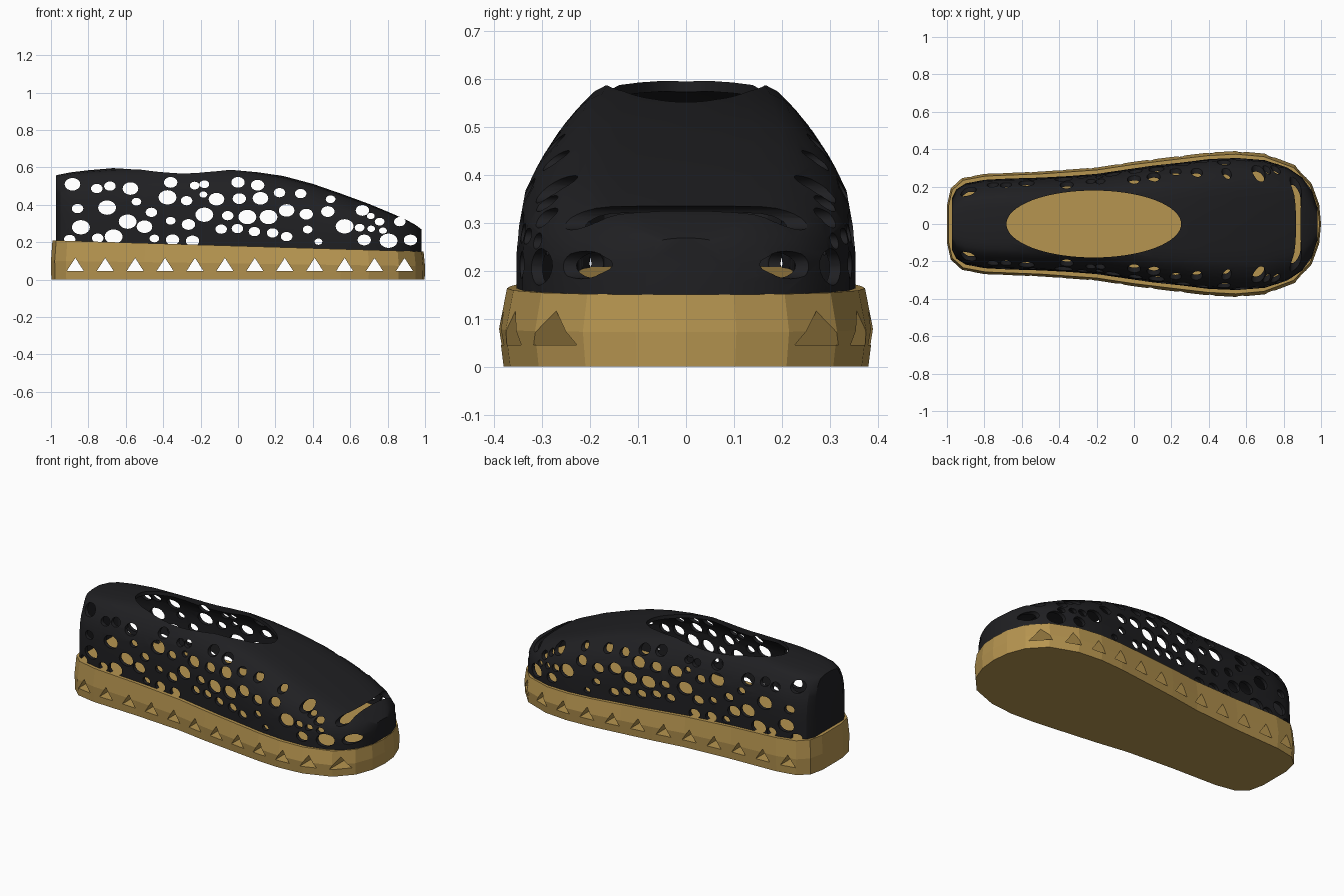
import bpy, bmesh, math
from mathutils import Matrix

if "Cube" in bpy.data.objects:
    bpy.data.objects.remove(bpy.data.objects["Cube"])


def material(name, rgb):
    m = bpy.data.materials.new(name)
    m.diffuse_color = (*rgb, 1)
    m.use_nodes = True
    m.node_tree.nodes["Principled BSDF"].inputs["Base Color"].default_value = m.diffuse_color
    return m


def make(name, bm, mat=None):
    bmesh.ops.recalc_face_normals(bm, faces=bm.faces)
    me = bpy.data.meshes.new(name)
    bm.to_mesh(me)
    bm.free()
    ob = bpy.data.objects.new(name, me)
    bpy.context.collection.objects.link(ob)
    if mat:
        me.materials.append(mat)
    return ob


def loft(bm, rings, closed):
    """Skin a list of equal-length rings and cap both ends."""
    vs = [[bm.verts.new(p) for p in r] for r in rings]
    n = len(vs[0])
    for a, b in zip(vs, vs[1:]):
        for i in range(n if closed else n - 1):
            j = (i + 1) % n
            bm.faces.new((a[i], a[j], b[j], b[i]))
    bm.faces.new(vs[0])
    bm.faces.new(vs[-1])


def prism(bm, x, z, rx, rz, sides):
    """Prism running along y, used to pierce both sides."""
    rings = []
    for y in (-0.6, 0.6):
        rings.append([(x + rx * math.sin(2 * math.pi * i / sides), y,
                       z + rz * math.cos(2 * math.pi * i / sides)) for i in range(sides)])
    loft(bm, rings, True)


def apply_mod(ob, mod):
    bpy.context.view_layer.objects.active = ob
    bpy.ops.object.modifier_apply(modifier=mod.name)


def cut(ob, cutter):
    mod = ob.modifiers.new("cut", 'BOOLEAN')
    mod.operation = 'DIFFERENCE'
    mod.solver = 'EXACT'
    mod.use_self = True
    mod.object = cutter
    apply_mod(ob, mod)
    bpy.data.objects.remove(cutter)


def sole_top(x):
    return 0.18 - 0.03 * x


gold = material("gold", (0.47, 0.30, 0.08))
black = material("black", (0.014, 0.014, 0.016))

# Sole: half outline (x, half width) mirrored, three levels with a slight bulge
half = [(-1, .10), (-.98, .19), (-.92, .245), (-.8, .268), (-.5, .28), (-.2, .302),
        (0, .333), (.2, .358), (.4, .382), (.55, .39), (.7, .376), (.86, .315),
        (.95, .215), (.99, .105)]
outline = half + [(1, 0)] + [(x, -w) for x, w in reversed(half)]
levels = [(0, .998, .975), (.48, 1, 1), (1, .992, .957)]
bm = bmesh.new()
loft(bm, [[(x * sx, y * sy, sole_top(x) * f) for x, y in outline] for f, sx, sy in levels], True)
sole = make("sole", bm, gold)

# Row of triangular tunnels through the sole
bm = bmesh.new()
for i in range(12):
    prism(bm, -.87 + .16 * i, .069, .053, .047, 3)
cut(sole, make("triangle_cutter", bm))

# Upper: cross-sections (x, half width, top height) lofted from heel to toe
stations = [(-.972, .14, .558), (-.95, .185, .563), (-.9, .217, .573), (-.8, .236, .585),
            (-.67, .243, .596), (-.5, .248, .598), (-.35, .256, .598), (-.2, .268, .6),
            (-.05, .29, .6), (.1, .312, .58), (.25, .328, .552), (.4, .347, .512),
            (.55, .353, .46), (.7, .341, .405), (.82, .302, .355), (.9, .248, .32),
            (.95, .18, .292), (.982, .085, .268)]
section = [(1, 0), (1, .3), (.99, .45), (.965, .6), (.9, .73), (.83, .81), (.75, .88),
           (.66, .94), (.56, .975), (.4, .99), (.2, 1)]
arch = section + [(0, 1)] + [(-u, v) for u, v in reversed(section)]
rings = []
for x, w, top in stations:
    base = sole_top(x) - .02
    rings.append([(x, u * w, base + v * (top - base)) for u, v in arch])
bm = bmesh.new()
loft(bm, rings, False)
upper = make("upper", bm, black)
shell = upper.modifiers.new("shell", 'SOLIDIFY')
shell.thickness = .022
shell.offset = -1
apply_mod(upper, shell)

# Foot opening
bm = bmesh.new()
bmesh.ops.create_cone(bm, cap_ends=True, segments=64, radius1=1, radius2=1, depth=1,
                      matrix=Matrix.Translation((-.215, 0, .9)) @ Matrix.Diagonal((.467, .179, 1, 1)))
cut(upper, make("opening_cutter", bm))

# Oval vent holes through both sides, grouped by size
vents = {
    .048: [(-.84, .28), (-.70, .385), (-.665, .23), (-.59, .31), (-.377, .44), (-.18, .347),
           (.05, .335), (.163, .335), (.57, .285), (.805, .208)],
    .042: [(-.885, .51), (-.575, .487), (-.115, .43), (.12, .435), (.26, .37), (-.5, .283)],
    .036: [(-.36, .52), (-.35, .213), (-.265, .295), (-.243, .207), (0, .52), (.007, .433),
           (.105, .505), (.48, .364), (.665, .37), (.675, .212), (.922, .212), (.365, .35)],
    .031: [(-.858, .38), (-.755, .487), (-.75, .222), (-.9, .215), (-.463, .36), (-.275, .422),
           (-.09, .27), (-.055, .342), (-.003, .273), (.088, .257), (.185, .25), (.222, .465),
           (.26, .23), (.335, .46), (.865, .31), (-.685, .5)],
    .026: [(-.543, .417), (-.447, .22), (-.36, .315), (-.232, .503), (.372, .268), (.495, .43),
           (.65, .278), (.757, .31), (-.18, .51)],
    .021: [(-.185, .455), (.43, .203), (.71, .34), (.712, .272), (.775, .262)],
}
bm = bmesh.new()
for r, centres in vents.items():
    for x, z in centres:
        prism(bm, x, z, r, r * .8, 20)
cut(upper, make("vent_cutter", bm))

# Smooth the upper, keep the sole faceted
bpy.ops.object.select_all(action='DESELECT')
upper.select_set(True)
bpy.context.view_layer.objects.active = upper
bpy.ops.object.shade_smooth_by_angle(angle=math.radians(30))
